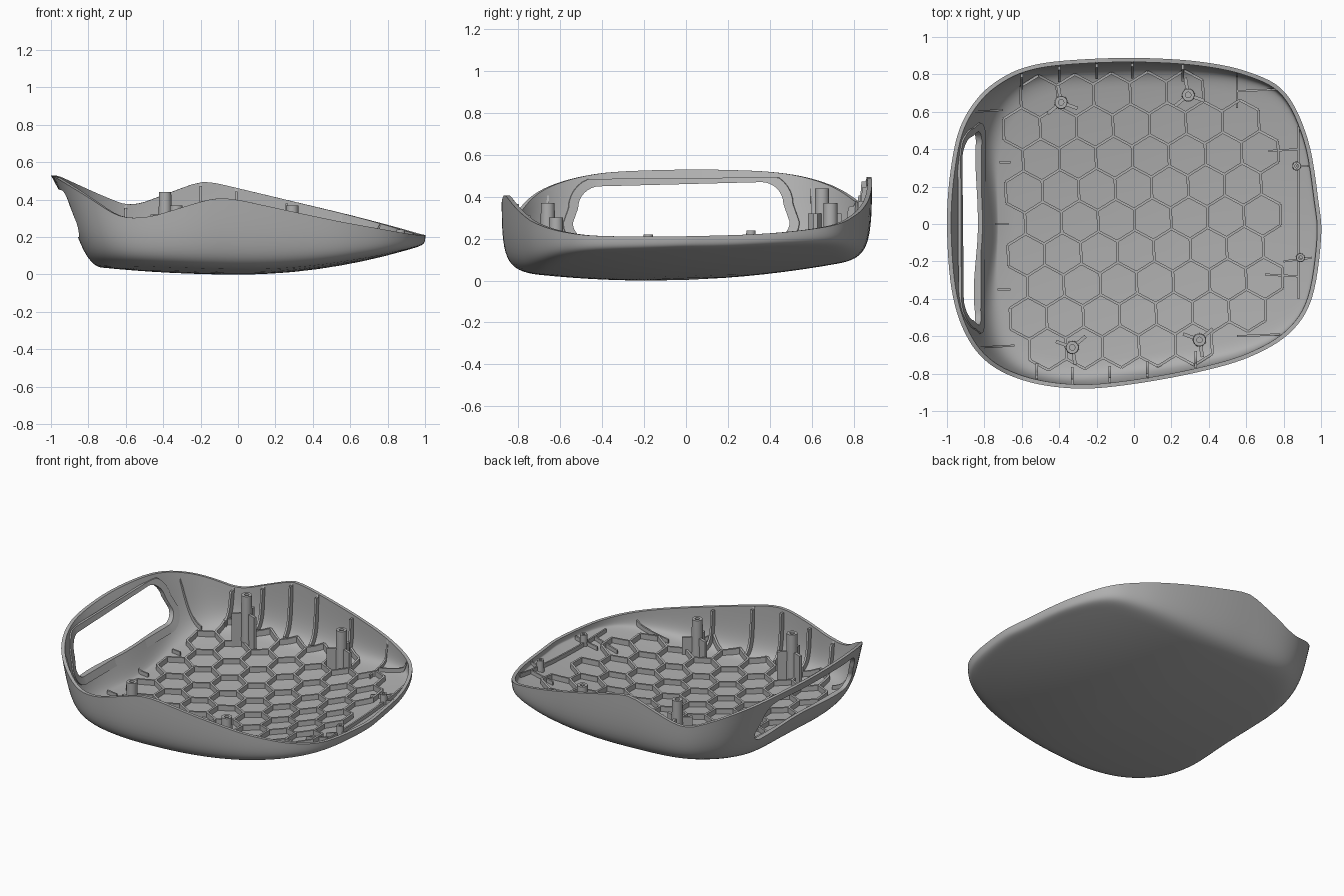
import bpy, bmesh, math
from mathutils import Vector
from mathutils.bvhtree import BVHTree

if "Cube" in bpy.data.objects:
    bpy.data.objects.remove(bpy.data.objects["Cube"])

grey = bpy.data.materials.new("plain_grey")
grey.diffuse_color = (0.43, 0.43, 0.43, 1)
grey.use_nodes = True
grey.node_tree.nodes["Principled BSDF"].inputs["Base Color"].default_value = grey.diffuse_color


def finish(name, bm, angle=30):
    """Turn a bmesh into a named grey object, smooth up to the given angle."""
    me = bpy.data.meshes.new(name)
    bm.to_mesh(me)
    bm.free()
    me.materials.append(grey)
    me.shade_smooth()
    me.set_sharp_from_angle(angle=math.radians(angle))
    ob = bpy.data.objects.new(name, me)
    bpy.context.collection.objects.link(ob)
    return ob


def bridge(bm, a, b):
    for i in range(len(a)):
        j = (i + 1) % len(a)
        bm.faces.new((a[i], a[j], b[j], b[i]))


def lookup(table, x):
    for (x0, z0), (x1, z1) in zip(table, table[1:]):
        if x <= x1:
            return z0 + (z1 - z0) * max(0, (x - x0) / (x1 - x0))
    return table[-1][1]


# Plan outline, rim heights and floor curvature
OUTLINE = [(1, -.08), (.985, .13), (.93, .45), (.81, .70), (.62, .81), (.35, .868), (0, .888),
           (-.35, .875), (-.555, .845), (-.70, .785), (-.83, .68), (-.93, .515), (-.98, .29), (-1, 0),
           (-.975, -.35), (-.90, -.59), (-.77, -.75), (-.56, -.845), (-.29, -.88), (0, -.855),
           (.35, -.79), (.62, -.71), (.83, -.585), (.95, -.4)]
BACK = [(-1, .54), (-.8, .45), (-.66, .39), (-.6, .372), (-.52, .38), (-.24, .485), (-.18, .5),
        (-.1, .485), (.55, .33), (.95, .23), (1, .215)]
FRONT = [(-1, .53), (-.8, .41), (-.66, .32), (-.58, .3), (-.46, .31), (-.18, .395), (-.1, .41),
         (0, .4), (.55, .28), (.95, .205), (1, .205)]


def rim_z(x, y):
    t = min(1, max(0, .5 + y / 1.6))
    return sum(lookup(FRONT, x + d) * (1 - t) + lookup(BACK, x + d) * t for d in (-.03, 0, .03)) / 3


def floor_z(x, y):
    return (.16 if x > 0 else .07) * x * x + .1 * y * y + .035 * y + .003


rim = []
n = len(OUTLINE)
for i in range(n):
    a, b, c, d = [Vector(OUTLINE[(i + k) % n]) for k in (-1, 0, 1, 2)]
    for s in range(6):
        t = s / 6
        rim.append(.5 * (2 * b + (c - a) * t + (2 * a - 5 * b + 4 * c - d) * t * t
                         + (3 * b - a - 3 * c + d) * t ** 3))

# Shell: shallow floor that curls up into the wall, each skin lofted from rings
THICK = .022
outer = []
for p in rim:
    c = p.x / p.length
    left = c ** 4 if c < 0 else 0
    k = .17 + (.10 * left if c < 0 else -.08 * c * c)
    f = p * (1 - k)
    F = Vector((f.x, f.y, floor_z(*f)))
    R = Vector((p.x, p.y, rim_z(*p)))
    h = p * (1 - k + .88 * k * (1 - .8 * left))
    H1 = Vector((h.x, h.y, min(floor_z(*h), R.z)))
    H2 = (R - Vector((0, 0, .75 * (R.z - F.z)))).lerp(R + (F - R) * .6, left)
    col = []
    for s in range(2, 9):
        q = f * s / 8
        col.append(Vector((q.x, q.y, floor_z(*q))))
    for s in range(1, 15):
        t = s / 14
        u = 1 - t
        col.append(F * u ** 3 + H1 * 3 * u * u * t + H2 * 3 * u * t * t + R * t ** 3)
    outer.append(col)
m = len(rim)
inner = []
for i, col in enumerate(outer):
    new = []
    for j, v in enumerate(col):
        along = outer[(i + 1) % m][j] - outer[i - 1][j]
        up = col[min(j + 1, len(col) - 1)] - col[max(j - 1, 0)]
        nrm = up.cross(along).normalized()
        if nrm.z < 0 and j < 6:
            nrm = -nrm
        elif j >= 6 and nrm.dot(Vector((-v.x, -v.y, .3))) < 0:
            nrm = -nrm
        if j == len(col) - 1:
            nrm = Vector((nrm.x, nrm.y, 0)).normalized()
        new.append(v + nrm * THICK)
    inner.append(new)
bm = bmesh.new()
skins = []
for cols, lift in ((outer, 0), (inner, THICK)):
    rings = list(zip(*[[bm.verts.new(v) for v in col] for col in cols]))
    centre = bm.verts.new((0, 0, floor_z(0, 0) + lift))
    for i in range(m):
        bm.faces.new((centre, rings[0][i], rings[0][(i + 1) % m]))
    for a, b in zip(rings, rings[1:]):
        bridge(bm, a, b)
    skins.append(rings)
bridge(bm, skins[0][-1], skins[1][-1])
bmesh.ops.recalc_face_normals(bm, faces=bm.faces[:])
shell = finish("shell", bm)


# Handle opening: rounded rectangle in the y-z plane
def rounded(grow):
    pts = []
    for cy, cz, r, a0 in ((.36, .365, .105, 0), (-.41, .345, .105, 90),
                          (-.465, .275, .075, 180), (.42, .28, .075, 270)):
        for s in range(9):
            a = math.radians(a0 + s * 90 / 8)
            pts.append((cy + (r + grow) * math.cos(a), cz + (r + grow) * math.sin(a)))
    return pts


bm = bmesh.new()
lo, hi = [[bm.verts.new((x, y, z)) for y, z in rounded(0)] for x in (-1.3, -.4)]
bridge(bm, lo, hi)
bm.faces.new(lo)
bm.faces.new(hi)
bmesh.ops.recalc_face_normals(bm, faces=bm.faces[:])
cutter = finish("opening_cutter", bm)
cutter.hide_render = True

bpy.context.view_layer.update()
tree = BVHTree.FromObject(shell, bpy.context.evaluated_depsgraph_get())
mod = shell.modifiers.new("opening", 'BOOLEAN')
mod.object = cutter
mod.solver = 'EXACT'
cut = bpy.data.meshes.new_from_object(shell.evaluated_get(bpy.context.evaluated_depsgraph_get()))
shell.modifiers.clear()
shell.data = cut
cut.shade_smooth()
cut.set_sharp_from_angle(angle=math.radians(30))
bpy.data.objects.remove(cutter)


def height(x, y):
    hit = tree.ray_cast(Vector((x, y, 2)), Vector((0, 0, -1)))[0]
    return hit.z if hit else rim_z(x, y)


# Raised frame around the opening, lying on the inner wall
bm = bmesh.new()
loops = []
for grow, lift in ((.05, -.008), (.045, .008), (0, .008), (0, -.008)):
    loop = []
    for y, z in rounded(grow):
        z = min(z, rim_z(-.97, y) - .03)
        hit = tree.ray_cast(Vector((-.3, y, z)), Vector((-1, 0, 0)))[0]
        loop.append(bm.verts.new(((hit.x if hit else -.95) + lift, y, z)))
    loops.append(loop)
for i in range(4):
    bridge(bm, loops[i], loops[(i + 1) % 4])
bmesh.ops.recalc_face_normals(bm, faces=bm.faces[:])
finish("opening_frame", bm)


def rib(bm, p, q, tall=.034, lead=0, top=None, segs=2, thick=.014):
    """Thin upright rib from p to q that follows the inner surface."""
    p, q = Vector(p), Vector(q)
    d = (q - p).normalized()
    side = Vector((-d.y, d.x)) * thick / 2
    prev = None
    for s in range(segs + 1):
        c = p.lerp(q, s / segs)
        base = height(*c)
        z = top or min(height(*(c + d * lead)) + tall, max(base, rim_z(*c) - .02))
        ring = [bm.verts.new((*(c + side * k), h)) for k, h in
                ((-1, base - .012), (1, base - .012), (1, z), (-1, z))]
        if prev:
            bridge(bm, prev, ring)
        else:
            bm.faces.new(ring[::-1])
        prev = ring
    bm.faces.new(prev)


# Honeycomb floor ribs
def reach(p):
    near = min(rim, key=lambda r: abs(r.angle(p, 0)))
    return p.length / near.length


bm = bmesh.new()
done = set()
pitch, turn = .195, math.radians(2)
side = pitch / math.sqrt(3)
for row in range(-9, 4):
    for colm in range(-9, 4):
        off = Vector(((colm + (row % 2) * .5) * pitch, row * side * 1.5))
        c = Vector((.57, .55)) + Vector((off.x * math.cos(turn) - off.y * math.sin(turn),
                                         off.x * math.sin(turn) + off.y * math.cos(turn)))
        if not -.64 < c.x < .72 or reach(c) > .84:
            continue
        pts = [c + side * Vector((math.cos(a), math.sin(a)))
               for a in [turn + math.radians(30 + 60 * i) for i in range(6)]]
        for a, b in zip(pts, pts[1:] + pts[:1]):
            mid = (a + b) / 2
            key = (round(mid.x * 40), round(mid.y * 40))
            if not any((key[0] + i, key[1] + j) in done for i in (-1, 0, 1) for j in (-1, 0, 1)):
                done.add(key)
                rib(bm, a, b)
finish("honeycomb_ribs", bm)

# Fins climbing the front and back walls, and the ribs at both ends
bm = bmesh.new()
for x, y in ((-.6, .81), (-.4, .85), (-.2, .865), (-.01, .868), (.26, .852),
             (-.52, -.835), (-.33, -.855), (-.13, -.848), (.07, -.825), (.33, -.77)):
    s = math.copysign(1, y)
    rib(bm, (x, y - .09 * s), (x, y), tall=.02, lead=.03, segs=10)
for p, q in (((-.72, .33), (-.66, .33)), ((-.74, 0), (-.67, 0)), ((-.73, -.35), (-.66, -.35)),
             ((-.7, .61), (-.85, .6)), ((-.64, -.65), (-.82, -.66)), ((.55, .71), (.76, .72)),
             ((.55, .62), (.55, .81)), ((.55, -.6), (.78, -.59)), ((.88, -.4), (.88, .52)),
             ((.72, .39), (.88, .4)), ((.8, -.2), (.95, -.18)), ((.87, .31), (.95, .31)),
             ((.7, -.27), (.88, -.28))):
    rib(bm, p, q, tall=.025, segs=8, thick=.011)
finish("wall_ribs", bm)


# Hollow screw posts with three gussets each
def post(name, x, y, top, r, gusset):
    bm = bmesh.new()
    prev = None
    for rad, z in ((r * 1.1, height(x, y) - .015), (r, top), (r * .45, top), (r * .45, top - .06)):
        ring = [bm.verts.new((x + rad * math.cos(i * math.pi / 10),
                              y + rad * math.sin(i * math.pi / 10), z)) for i in range(20)]
        if prev:
            bridge(bm, prev, ring)
        prev = ring
    bm.faces.new(prev)
    for i in range(3 if gusset else 0):
        a = math.radians((90 if y > 0 else -90) + 120 * i + 10)
        d = Vector((math.cos(a), math.sin(a)))
        c = Vector((x, y))
        rib(bm, c + d * r * .8, c + d * (r + .06), top=top - .12, thick=.018)
    finish(name, bm)


for name, x, y, top in (("post_back_left", -.39, .65, .44), ("post_back_right", .29, .69, .37),
                        ("post_front_left", -.33, -.66, .37), ("post_front_right", .35, -.62, .30)):
    post(name, x, y, top, .033, True)
post("peg_back", .87, .31, .24, .022, False)
post("peg_front", .89, -.18, .22, .022, False)
